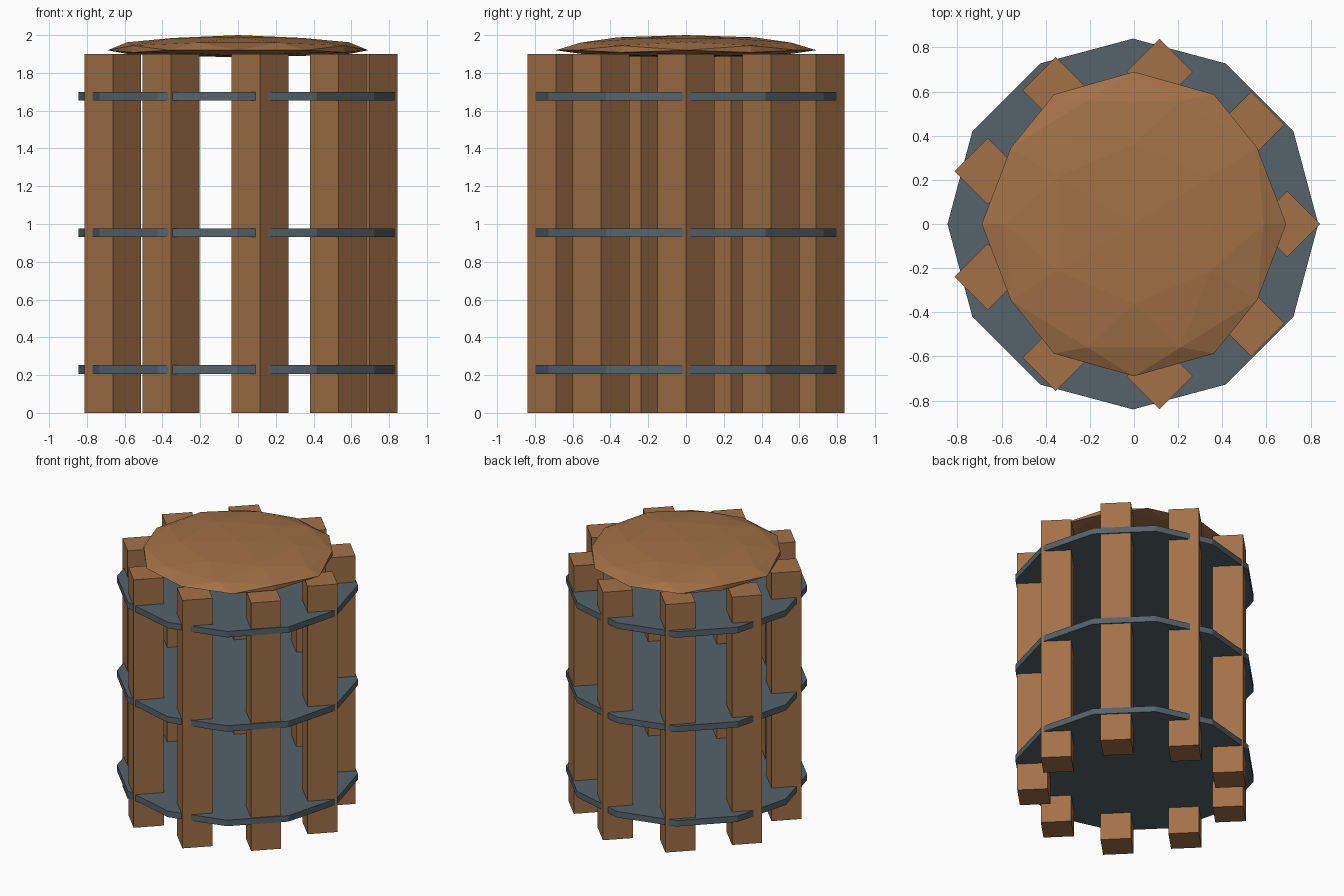
import bpy
import bmesh
from itertools import product
from math import cos, sin, tau
from mathutils import Vector

if "Cube" in bpy.data.objects:
    bpy.data.objects.remove(bpy.data.objects["Cube"], do_unlink=True)

CENTRE_X = -0.005
STAVES = 9


def make_material(name, colour):
    mat = bpy.data.materials.new(name)
    mat.use_nodes = True
    mat.diffuse_color = colour
    mat.node_tree.nodes["Principled BSDF"].inputs["Base Color"].default_value = colour
    return mat


def prism(name, sides, radius, bottom, top, x, y, mat):
    bpy.ops.mesh.primitive_cylinder_add(
        vertices=sides, radius=radius, depth=top - bottom,
        location=(x + CENTRE_X, y, (top + bottom) / 2))
    obj = bpy.context.object
    obj.name = name
    obj.data.materials.append(mat)
    return obj


wood = make_material("brown wood", (0.36, 0.165, 0.062, 1))
metal = make_material("grey blue metal", (0.09, 0.125, 0.146, 1))

# Ring of square staves, all turned the same way
for i in range(STAVES):
    a = tau * i / STAVES
    prism(f"stave_{i + 1}", 4, 0.15, 0, 1.9, 0.7 * cos(a), 0.7 * sin(a), wood)

# Solid twelve-sided metal plates
for name, z in (("lower", 0.23), ("middle", 0.954), ("upper", 1.677)):
    prism(f"{name}_plate", 12, 0.84, z - 0.023, z + 0.023, 0, 0, metal)

# Faceted lid: hull of a once-divided icosahedron, squashed more underneath
golden = (1 + 5 ** 0.5) / 2
corners = ((1, golden, 0), (0, 0, 1), (golden ** 2, golden, 1))
points = set()
for corner in corners:
    for signs in product((-1, 1), repeat=3):
        v = [c * s + 0.0 for c, s in zip(corner, signs)]
        for k in range(3):
            points.add(tuple(v[k:] + v[:k]))
bm = bmesh.new()
for p in sorted(points):
    bm.verts.new(Vector(p).normalized())
bmesh.ops.convex_hull(bm, input=bm.verts[:])
for v in bm.verts:
    v.co.x *= 0.69
    v.co.y *= 0.69
    v.co.z *= 0.08 if v.co.z > 0 else 0.037
bmesh.ops.recalc_face_normals(bm, faces=bm.faces[:])
mesh = bpy.data.meshes.new("lid")
bm.to_mesh(mesh)
bm.free()
mesh.materials.append(wood)
lid = bpy.data.objects.new("lid", mesh)
lid.location = (0, 0, 1.92)
bpy.context.collection.objects.link(lid)
